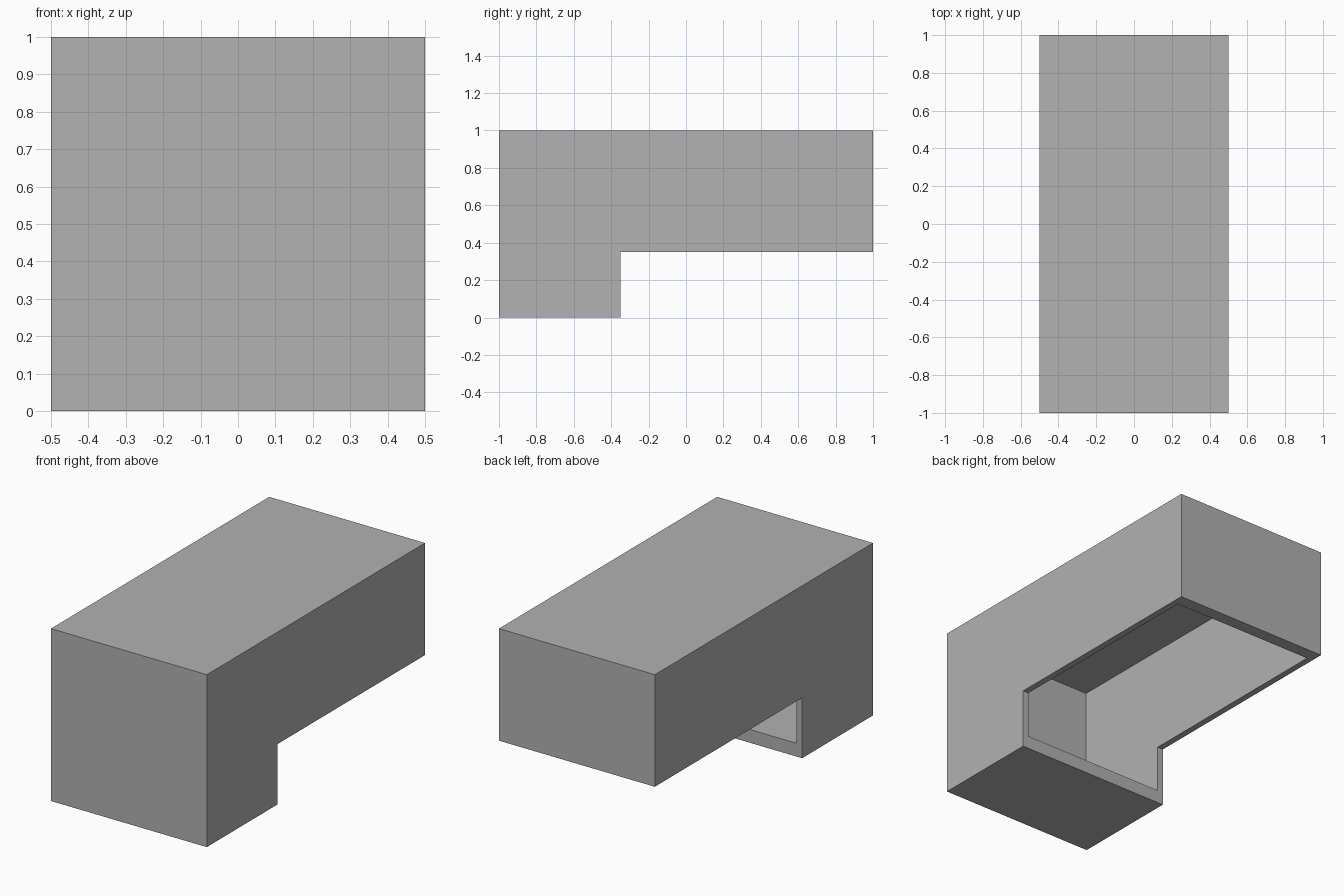
import bpy
import bmesh

default = bpy.data.objects.get("Cube")
if default:
    bpy.data.objects.remove(default, do_unlink=True)

grey = bpy.data.materials.new("plain_grey")
grey.use_nodes = True
colour = (0.445, 0.445, 0.445, 1)
grey.diffuse_color = colour
grey.node_tree.nodes["Principled BSDF"].inputs["Base Color"].default_value = colour


def prism(name, profile, half_width):
    """Extrude a side profile of (y, z) points across x."""
    bm = bmesh.new()
    face = bm.faces.new([bm.verts.new((-half_width, y, z)) for y, z in profile])
    moved = bmesh.ops.extrude_face_region(bm, geom=[face])["geom"]
    verts = [v for v in moved if isinstance(v, bmesh.types.BMVert)]
    bmesh.ops.translate(bm, verts=verts, vec=(2 * half_width, 0, 0))
    bmesh.ops.recalc_face_normals(bm, faces=bm.faces)
    mesh = bpy.data.meshes.new(name)
    bm.to_mesh(mesh)
    bm.free()
    mesh.materials.append(grey)
    obj = bpy.data.objects.new(name, mesh)
    bpy.context.collection.objects.link(obj)
    return obj


# L-shaped housing: tall front block with an overhang to the back
notch = (-0.35, 0.35)
housing = prism("housing_shell",
                [(-1, 0), (notch[0], 0), notch, (1, notch[1]), (1, 1), (-1, 1)], 0.5)

# Cavity, open below the overhang and behind the front block
front, back, floor, ceiling = -0.96, 0.925, 0.077, 0.96
cavity = prism("cavity_cutter",
               [(front, floor), (back, floor), (back, ceiling), (front, ceiling)], 0.4625)
cavity.hide_render = True

cut = housing.modifiers.new("hollow", 'BOOLEAN')
cut.operation = 'DIFFERENCE'
cut.solver = 'EXACT'
cut.object = cavity

# Apply the cut and drop the cutter
bpy.context.view_layer.objects.active = housing
housing.select_set(True)
bpy.ops.object.modifier_apply(modifier=cut.name)
bpy.data.objects.remove(cavity, do_unlink=True)
